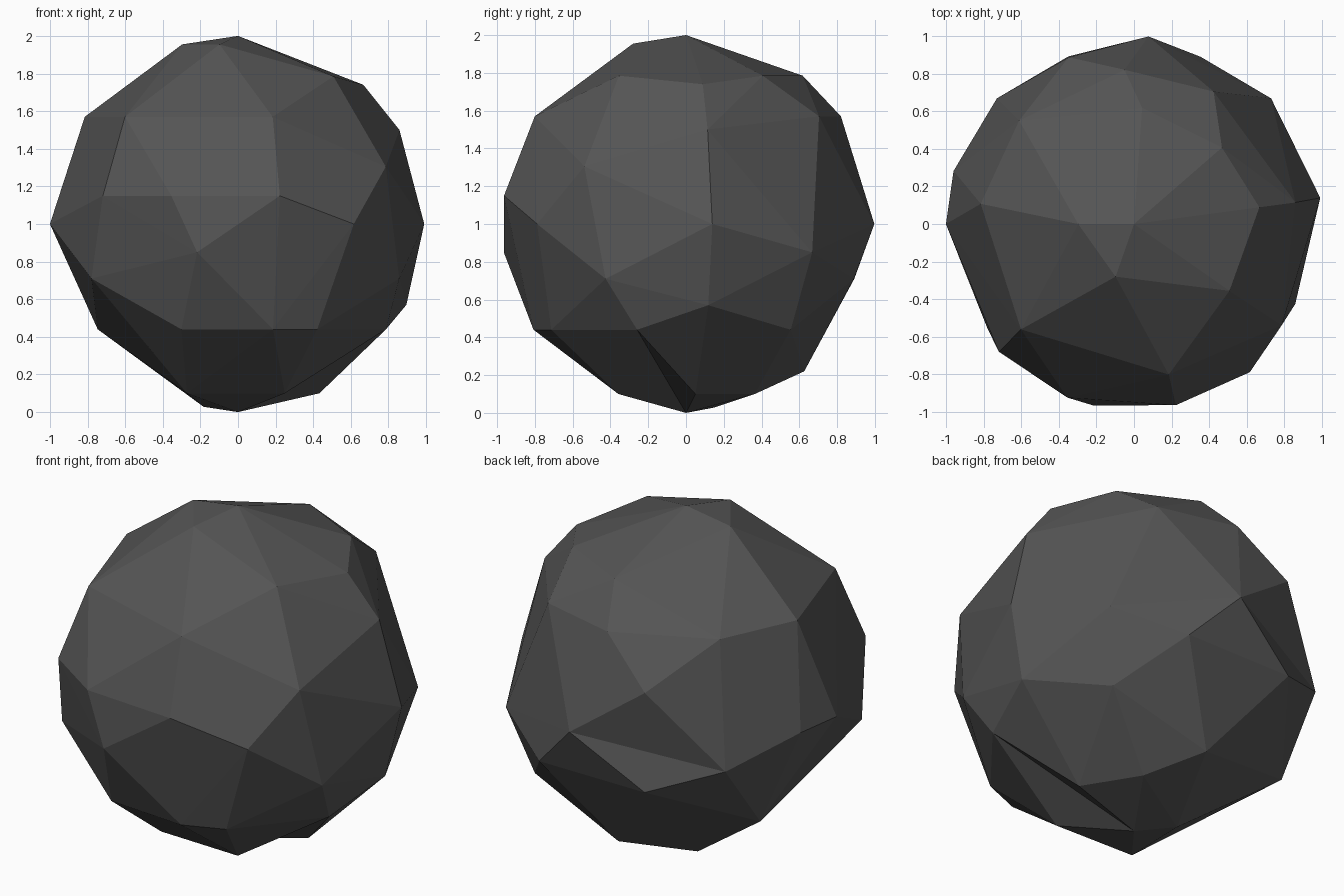
import bpy, bmesh, math
from mathutils import Vector

if "Cube" in bpy.data.objects:
    bpy.data.objects.remove(bpy.data.objects["Cube"])

# Irregular faceted boulder: corners lie on a unit sphere,
# given as height above the centre and compass angles in degrees.
RINGS = [
    (1.0, [0]),
    (0.955, [180, 250.7]),
    (0.785, [41, 86, 325]),
    (0.74, [7.6]),
    (0.57, [59, 93.5, 138, 172.5, 223, 283]),
    (0.50, [7.6]),
    (0.305, [111.4, 325.6]),
    (0.15, [223.4, 249, 283]),
    (0.0, [8, 85.6, 163.6, 180, 308]),
    (-0.15, [42.5, 137.5, 257.3]),
    (-0.29, [68.3, 111.4, 215.5, 333.6]),
    (-0.43, [7.5]),
    (-0.56, [42, 154.2, 248.7, 283, 300.6, 341.8]),
    (-0.78, [89]),
    (-0.90, [6.6, 56.7, 231.5, 304.8]),
    (-0.972, [141]),
    (-1.0, [0]),
]


def corner(h, deg):
    r = math.sqrt(max(0.0, 1 - h * h))
    a = math.radians(deg)
    return Vector((r * math.cos(a), r * math.sin(a), 1 + h))


bm = bmesh.new()
for h, angles in RINGS:
    for deg in angles:
        bm.verts.new(corner(h, deg))
bmesh.ops.convex_hull(bm, input=bm.verts[:])


def nearest(p):
    return min(bm.verts, key=lambda v: (v.co - p).length)


# Two chipped notches: turn the ridge edge so the surface dips inwards
for a, b in [((0.305, 111.4), (-0.29, 111.4)), ((-0.90, 6.6), (-0.90, 304.8))]:
    edge = bm.edges.get((nearest(corner(*a)), nearest(corner(*b))))
    if edge:
        bmesh.utils.edge_rotate(edge, True)
bmesh.ops.recalc_face_normals(bm, faces=bm.faces[:])

mesh = bpy.data.meshes.new("boulder")
bm.to_mesh(mesh)
bm.free()

stone = bpy.data.materials.new("dark grey stone")
stone.diffuse_color = (0.09, 0.09, 0.09, 1)
stone.use_nodes = True
stone.node_tree.nodes["Principled BSDF"].inputs["Base Color"].default_value = stone.diffuse_color
mesh.materials.append(stone)

boulder = bpy.data.objects.new("boulder", mesh)
bpy.context.collection.objects.link(boulder)
